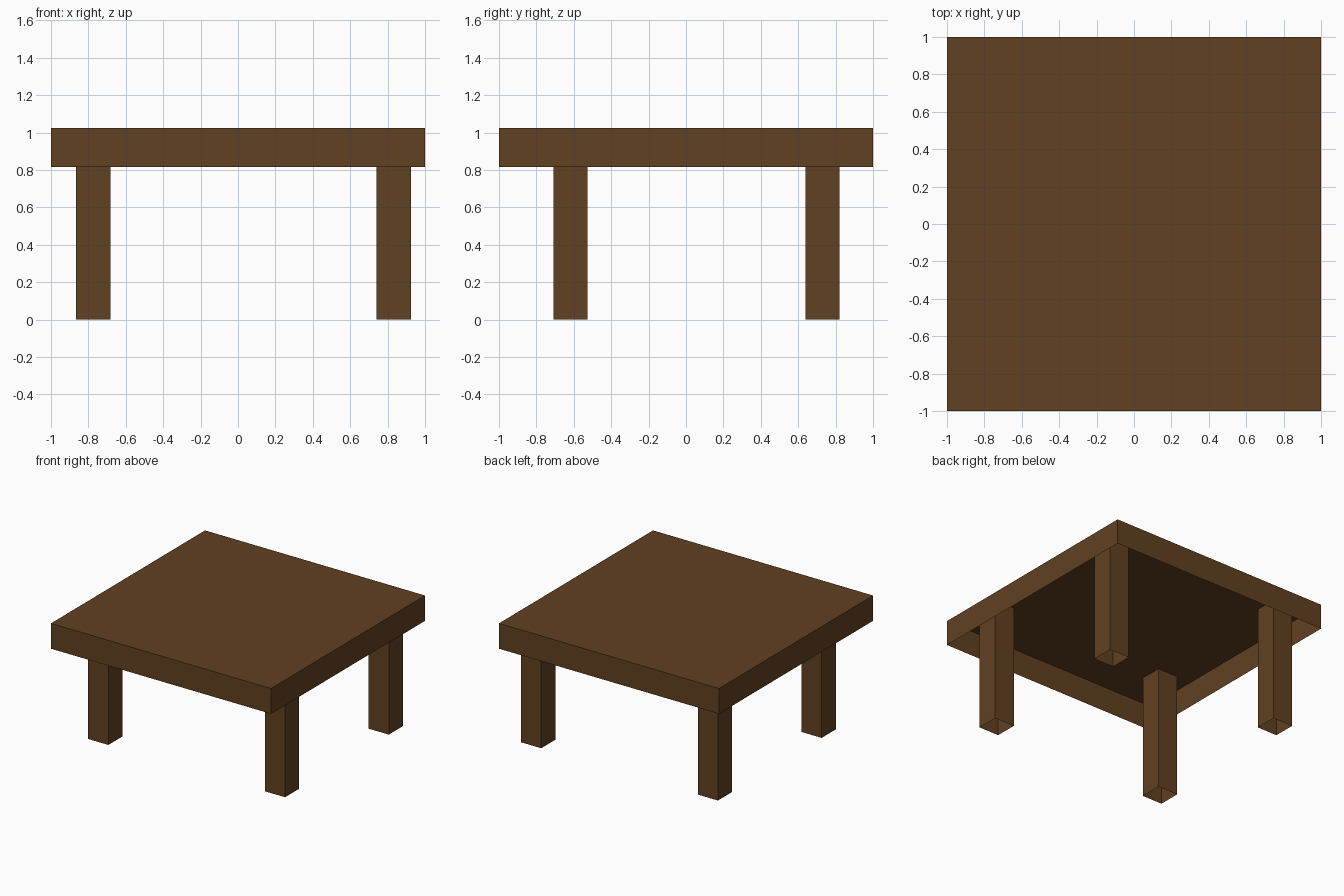
import bpy, bmesh

if "Cube" in bpy.data.objects:
    bpy.data.objects.remove(bpy.data.objects["Cube"])

wood = bpy.data.materials.new("dark brown wood")
wood.diffuse_color = (0.120, 0.052, 0.0152, 1.0)
wood.use_nodes = True
wood.node_tree.nodes["Principled BSDF"].inputs["Base Color"].default_value = wood.diffuse_color


def open_box(name, x, y, z, open_top=False):
    """Thin-shelled box with no bottom face (and optionally no top)."""
    bm = bmesh.new()
    bmesh.ops.create_cube(bm, size=1.0)
    for v in bm.verts:
        v.co.x = x[0] if v.co.x < 0 else x[1]
        v.co.y = y[0] if v.co.y < 0 else y[1]
        v.co.z = z[0] if v.co.z < 0 else z[1]
    bm.normal_update()
    gone = [f for f in bm.faces
            if f.normal.z < -0.5 or (open_top and f.normal.z > 0.5)]
    bmesh.ops.delete(bm, geom=gone, context='FACES_ONLY')
    mesh = bpy.data.meshes.new(name)
    bm.to_mesh(mesh)
    bm.free()
    mesh.materials.append(wood)
    obj = bpy.data.objects.new(name, mesh)
    bpy.context.collection.objects.link(obj)
    return obj


TOP = 1.025

# Tabletop: a slab that is hollow underneath
open_box("tabletop", (-1, 1), (-1, 1), (0.817, TOP))

# Legs: hollow square posts reaching up to the inside of the tabletop
columns = {"left": (-0.865, -0.682), "right": (0.741, 0.924)}
rows = {"front": (-0.709, -0.526), "back": (0.638, 0.821)}
for row, y in rows.items():
    for column, x in columns.items():
        open_box(f"{row}_{column}_leg", x, y, (0, TOP), open_top=True)
